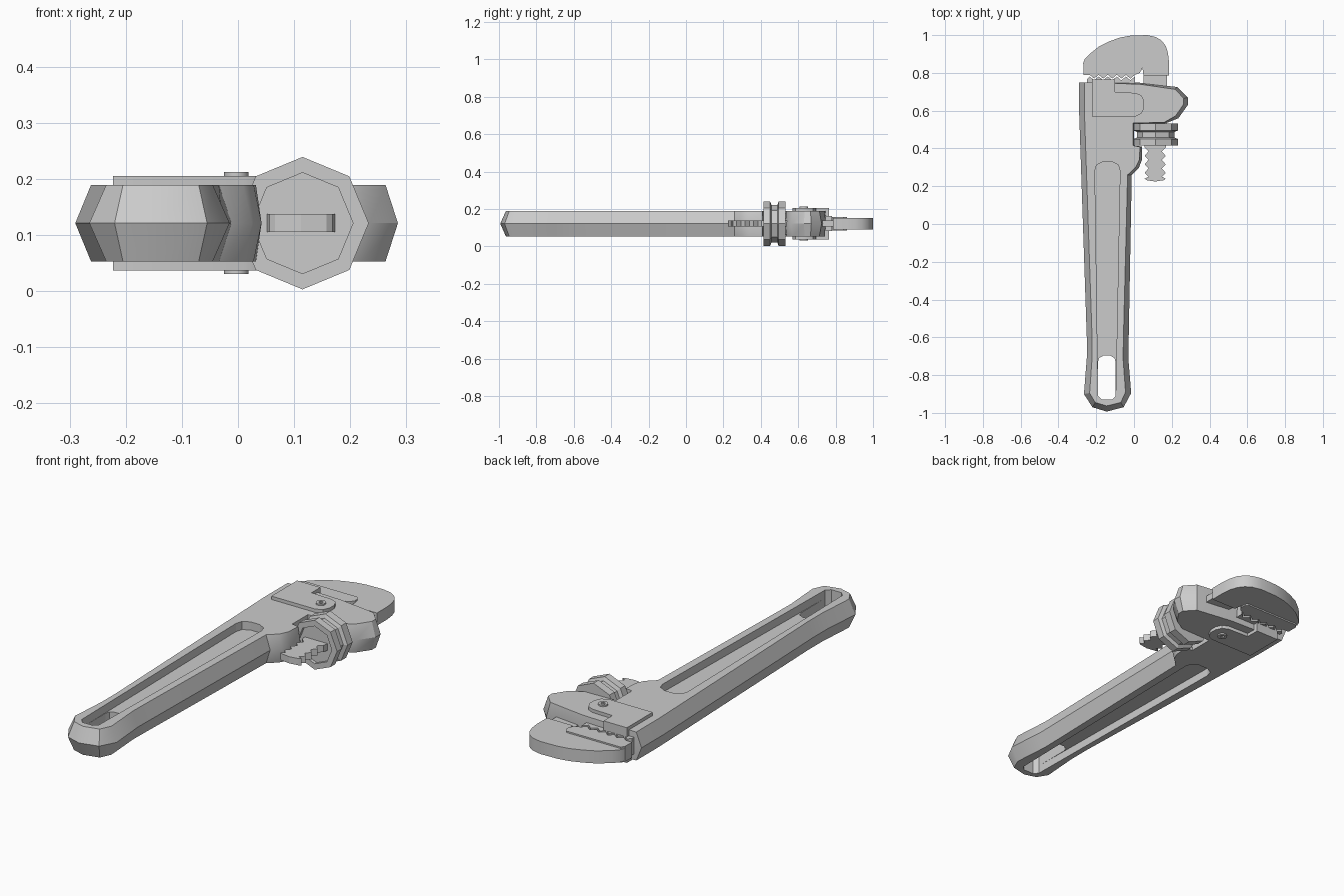
import bpy, bmesh, math

if "Cube" in bpy.data.objects:
    bpy.data.objects.remove(bpy.data.objects["Cube"])

ZC = 0.121  # mid height of the tool


def make(name, rings, angle=30):
    """Skin a stack of equal-length vertex rings and cap both ends."""
    bm = bmesh.new()
    loops = [[bm.verts.new(p) for p in r] for r in rings]
    n = len(loops[0])
    for a, b in zip(loops, loops[1:]):
        for i in range(n):
            j = (i + 1) % n
            bm.faces.new((a[i], a[j], b[j], b[i]))
    bm.faces.new(loops[0][::-1])
    bm.faces.new(loops[-1])
    bmesh.ops.recalc_face_normals(bm, faces=bm.faces)
    me = bpy.data.meshes.new(name)
    bm.to_mesh(me)
    bm.free()
    ob = bpy.data.objects.new(name, me)
    bpy.context.collection.objects.link(ob)
    bpy.ops.object.select_all(action='DESELECT')
    ob.select_set(True)
    bpy.context.view_layer.objects.active = ob
    if angle:
        bpy.ops.object.shade_smooth_by_angle(angle=math.radians(angle))
    return ob


def prism(name, pts, half, z=ZC, angle=30):
    return make(name, [[(x, y, z + s * half) for x, y in pts] for s in (-1, 1)], angle)


def cut(ob, cutter):
    m = ob.modifiers.new("cut", 'BOOLEAN')
    m.operation, m.solver, m.object = 'DIFFERENCE', 'EXACT', cutter
    bpy.context.view_layer.objects.active = ob
    bpy.ops.object.modifier_apply(modifier=m.name)
    bpy.data.objects.remove(cutter)


def slot(x0, x1, x2, x3, y0, y1, c):
    """Tapered slot with chamfered corners: bottom x0..x1, top x2..x3."""
    return [(x0 + c, y0), (x1 - c, y0), (x1, y0 + c), (x3, y1 - 1.6 * c), (x3 - .3 * c, y1 - .6 * c),
            (x3 - 1.4 * c, y1), (x2 + 1.4 * c, y1), (x2 + .3 * c, y1 - .6 * c), (x2, y1 - 1.6 * c), (x0, y0 + c)]


# Handle and head: outline at mid height, plus shift to the top and bottom flats
outline = [
    (-.29, .75, .028, 0), (-.29, .58, .028, 0), (-.25, -.6, .028, 0), (-.25, -.71, .028, 0),
    (-.265, -.9, .03, .005), (-.22, -.97, .015, .025), (-.145, -.993, 0, .03),
    (-.055, -.97, -.015, .025), (-.015, -.895, -.03, .005), (-.03, -.71, -.028, 0),
    (-.028, -.6, -.028, 0), (-.012, .26, -.022, 0), (.025, .295, -.016, .005), (.042, .34, -.014, 0),
    (.042, .41, -.01, -.002), (.0, .415, -.004, 0), (0, .53, -.004, .004), (.16, .53, 0, .008),
    (.235, .56, -.015, .012), (.285, .63, -.022, .005), (.285, .67, -.022, -.005),
    (.23, .725, -.012, -.012), (.03, .748, 0, -.008)]
body = make("handle_body", [[(x + k * dx, y + k * dy, z) for x, y, dx, dy in outline]
                            for z, k in ((.053, 1), (ZC, 0), (.189, 1))])
for z in (.205, .037):
    cut(body, prism("pocket_cutter", slot(-.19, -.097, -.207, -.074, -.93, .33, .03), .055, z, 0))
cut(body, prism("hang_hole_cutter", slot(-.19, -.097, -.19, -.098, -.93, -.697, .02), .2, ZC, 0))
bpy.context.view_layer.objects.active = body
bpy.ops.object.shade_smooth_by_angle(angle=math.radians(30))

# Folded spring plate wrapped round the head, with its pin
prism("spring_plate", [(-.223, .57), (.01, .57), (.04, .585), (.054, .615), (.054, .65), (.04, .68),
                       (.01, .694), (-.1, .698), (-.1, .765), (-.223, .765)], .084)
ring = lambda r, n, x, y, z: [(x + r * math.cos(2 * math.pi * i / n), y + r * math.sin(2 * math.pi * i / n), z)
                              for i in range(n)]
pin = make("pin", [ring(.022, 20, -.003, .63, z) for z in (.03, .212)])
for z in (.03, .212):
    cut(pin, prism("socket_cutter", [p[:2] for p in ring(.01, 6, -.003, .63, 0)], .008, z, 0))

# Hook jaw
hook = [(.05, .785), (.045, .825), (.03, .84), (-.262, .84), (-.27, .85), (-.26, .875), (-.235, .9),
        (-.185, .94), (-.13, .967), (-.075, .987), (-.02, .997), (.07, 1), (.115, .99),
        (.145, .972), (.168, .943), (.18, .905), (.185, .86), (.185, .785)]
prism("hook_jaw", hook, .03)

# Toothed shank of the hook, running through the head and the nut
shank = [(.175, .8), (.175, .44)]
teeth = [(.045 * i) for i in range(4)]
for t in teeth:
    shank += [(.168, .405 - t), (.147, .385 - t)]
shank += [(.168, .24), (.158, .232), (.112, .225), (.066, .232), (.056, .24)]
for t in reversed(teeth):
    shank += [(.077, .385 - t), (.056, .405 - t)]
shank += [(.05, .44), (.05, .8)]
prism("threaded_shank", shank, .016, ZC, 0)

# Interlocking toothed jaw inserts
N, X0, X1 = 5, -.235, .005
step = (X1 - X0) / N
zig = [(X0 + step * i / 2, .79 if i % 2 == 0 else .77) for i in range(2 * N + 1)]
prism("upper_jaw_teeth", [(-.268, .79)] + zig + [(.03, .8), (.043, .82), (.043, .842), (.03, .86),
                                                (-.255, .86), (-.268, .845)], .037)
prism("heel_jaw_teeth", [(-.25, .73), (-.25, .765)] + [(x, y - .009) for x, y in zig] + [(.005, .73)],
      .04, ZC, 0)

# Eight-sided adjusting nut with a groove and a shallow recess in its lower face
nut = []
for r, y in ((.09, .43), (.09, .415), (.118, .415), (.118, .45), (.1, .457), (.1, .488),
             (.118, .495), (.118, .533)):
    nut.append([(.115 + r * math.sin(i * math.pi / 4), y, ZC + r * math.cos(i * math.pi / 4)) for i in range(8)])
make("adjusting_nut", nut, 0)
